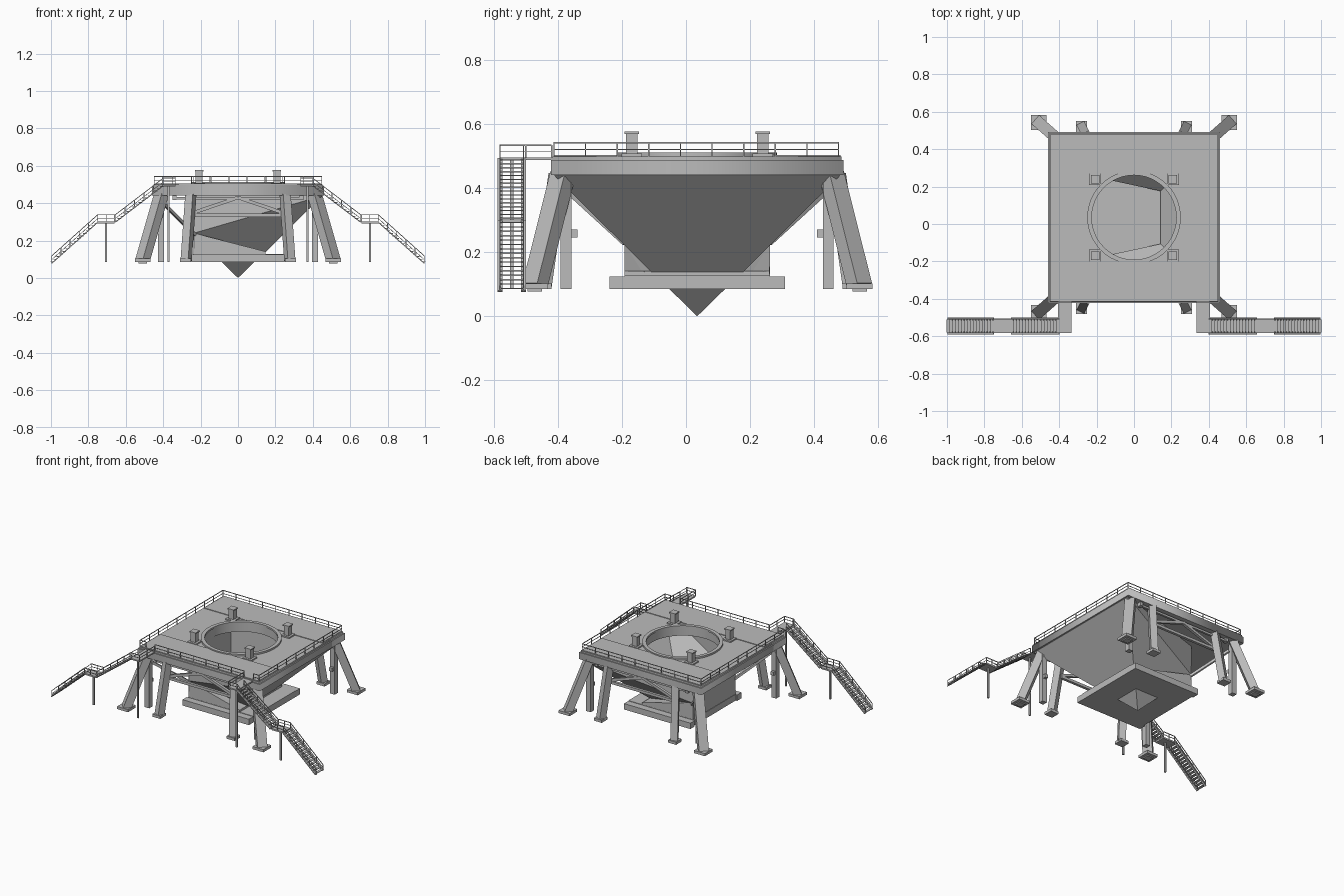
import bpy, bmesh, math
from mathutils import Vector, Matrix

cube = bpy.data.objects.get("Cube")
if cube:
    bpy.data.objects.remove(cube, do_unlink=True)

steel = bpy.data.materials.new("steel_grey")
steel.use_nodes = True
steel.diffuse_color = (0.5, 0.5, 0.5, 1)
steel.node_tree.nodes["Principled BSDF"].inputs["Base Color"].default_value = (0.5, 0.5, 0.5, 1)

CY = 0.035          # centre line of the deck in y
GROUND = 0.085      # underside of the feet
TOP = 0.50          # walking level


class Part:
    """Collects simple solids into one mesh object."""
    def __init__(self, name):
        self.name, self.bm = name, bmesh.new()

    def box(self, x, y, z):
        m = Matrix.Translation(((x[0] + x[1]) / 2, (y[0] + y[1]) / 2, (z[0] + z[1]) / 2))
        size = (abs(x[1] - x[0]), abs(y[1] - y[0]), abs(z[1] - z[0]), 1)
        bmesh.ops.create_cube(self.bm, size=1, matrix=m @ Matrix.Diagonal(size))

    def block(self, x, y, z, sx, sy, sz):
        self.box((x - sx / 2, x + sx / 2), (y - sy / 2, y + sy / 2), (z, z + sz))

    def bar(self, a, b, w, d=None):
        a, b = Vector(a), Vector(b)
        rot = (b - a).to_track_quat('Z', 'Y').to_matrix().to_4x4()
        m = Matrix.Translation((a + b) / 2) @ rot @ Matrix.Diagonal((w, d or w, (b - a).length, 1))
        bmesh.ops.create_cube(self.bm, size=1, matrix=m)

    def face(self, pts):
        self.bm.faces.new([self.bm.verts.new(p) for p in pts])

    def done(self):
        me = bpy.data.meshes.new(self.name)
        bmesh.ops.remove_doubles(self.bm, verts=self.bm.verts, dist=1e-5)
        bmesh.ops.recalc_face_normals(self.bm, faces=self.bm.faces)
        self.bm.to_mesh(me)
        self.bm.free()
        me.materials.append(steel)
        ob = bpy.data.objects.new(self.name, me)
        bpy.context.collection.objects.link(ob)
        return ob


def holed_plate(name, outline, radius, z0, z1):
    """Flat plate with a round opening, extruded from a filled curve."""
    cu = bpy.data.curves.new(name, 'CURVE')
    cu.dimensions, cu.fill_mode, cu.extrude = '2D', 'BOTH', (z1 - z0) / 2
    ring = [(radius * math.cos(t * math.tau / 48), CY + radius * math.sin(t * math.tau / 48)) for t in range(48)]
    for pts in (outline, ring):
        sp = cu.splines.new('POLY')
        sp.points.add(len(pts) - 1)
        for p, (x, y) in zip(sp.points, pts):
            p.co = (x, y, 0, 1)
        sp.use_cyclic_u = True
    cu.materials.append(steel)
    ob = bpy.data.objects.new(name, cu)
    ob.location.z = (z0 + z1) / 2
    bpy.context.collection.objects.link(ob)


def rail(part, a, b, n, h=0.043):
    """Handrail with posts between two points."""
    a, b, up = Vector(a), Vector(b), Vector((0, 0, h))
    for i in range(n + 1):
        p = a.lerp(b, i / n)
        part.bar(p, p + up, 0.004)
    part.bar(a + up, b + up, 0.004)
    part.bar(a + up * 0.5, b + up * 0.5, 0.003)


def rect(hx, hy):
    return [(-hx, CY - hy), (hx, CY - hy), (hx, CY + hy), (-hx, CY + hy)]


# Deck, opening ring and raised panels
holed_plate("deck_girder", rect(0.46, 0.458), 0.232, 0.442, 0.488)
holed_plate("deck_plate", rect(0.452, 0.452), 0.232, 0.488, TOP)
ring_edge = [(0.25 * math.cos(t * math.tau / 48), CY + 0.25 * math.sin(t * math.tau / 48)) for t in range(48)]
holed_plate("opening_ring", ring_edge, 0.226, TOP, 0.512)
panels = Part("deck_panels")
for s in (-1, 1):
    panels.box((-0.445, 0.445), (CY + s * 0.235, CY + s * 0.448), (TOP, 0.504))
panels.done()

# Hold-down posts around the opening
posts = Part("hold_down_posts")
for sx in (-1, 1):
    for sy in (-1, 1):
        x, y = sx * 0.208, CY + sy * 0.205
        posts.block(x, y, TOP, 0.065, 0.065, 0.009)
        posts.block(x, y, TOP, 0.036, 0.036, 0.072)
        posts.block(x, y, 0.57, 0.046, 0.046, 0.008)
posts.done()

# Deck railings
rails = Part("deck_railing")
y0, y1 = CY - 0.448, CY + 0.442
for s in (-1, 1):
    rail(rails, (s * 0.448, y0, TOP), (s * 0.448, y1, TOP), 9)
    rail(rails, (s * 0.405, y0, TOP), (s * 0.448, y0, TOP), 1)
rail(rails, (-0.448, y1, TOP), (0.448, y1, TOP), 9)
rail(rails, (-0.335, y0, TOP), (0.335, y0, TOP), 7)
rails.done()

# Legs, feet and columns
outer, inner = Part("outer_legs"), Part("inner_legs")
feet, columns = Part("leg_feet"), Part("columns")
for sx in (-1, 1):
    for sy in (-1, 1):
        yo, yi = CY + sy * 0.508, CY + sy * 0.485
        outer.bar((sx * 0.51, yo, 0.095), (sx * 0.41, CY + sy * 0.42, 0.445), 0.062, 0.05)
        feet.block(sx * 0.51, yo, GROUND, 0.082, 0.082, 0.018)
        feet.block(sx * 0.51, yo, 0.078, 0.045, 0.045, 0.01)
        inner.bar((sx * 0.277, yi, 0.095), (sx * 0.252, CY + sy * 0.435, 0.445), 0.045)
        feet.block(sx * 0.28, yi, GROUND, 0.06, 0.06, 0.018)
        columns.block(sx * 0.412, CY + sy * 0.41, GROUND, 0.034, 0.034, 0.36)
        columns.block(sx * 0.412, CY + sy * 0.385, 0.247, 0.022, 0.022, 0.024)
for p in (outer, inner, feet, columns):
    p.done()

# Bracing under the front and back edges
brace = Part("under_deck_bracing")
for sy in (-1, 1):
    y = CY + sy * 0.43
    brace.bar((-0.25, y, 0.335), (0.25, y, 0.335), 0.018)
    brace.bar((-0.35, y, 0.427), (0.35, y, 0.427), 0.014)
    for sx in (-1, 1):
        brace.bar((0, y, 0.43), (sx * 0.25, y, 0.345), 0.018)
        brace.block(sx * 0.34, y, 0.418, 0.02, 0.03, 0.025)
    brace.bar((-0.39, CY + sy * 0.4, 0.39), (-0.23, CY + sy * 0.225, 0.23), 0.016)
brace.done()

# Exhaust chute: side walls, closed end and flaring ramp
L, R, E = -0.235, 0.145, 0.45
chute = Part("exhaust_chute")
for s in (-1, 1):
    a, b = (L, CY + s * 0.225, 0.442), (L, CY + s * 0.225, 0.24)
    c, d = (R, CY + s * 0.1425, 0.14), (E, CY + s * 0.445, 0.442)
    chute.face([a, b, d])
    chute.face([b, c, d])
    chute.face([b, (L, CY + s * 0.225, 0.12), (R, CY + s * 0.225, 0.12), (R, CY + s * 0.225, 0.14)])
    chute.face([b, (R, CY + s * 0.225, 0.14), c])
chute.face([(R, CY - 0.1425, 0.14), (R, CY + 0.1425, 0.14), (E, CY + 0.445, 0.442), (E, CY - 0.445, 0.442)])
chute.face([(L, CY - 0.225, 0.12), (L, CY + 0.225, 0.12), (L, CY + 0.225, 0.442), (L, CY - 0.225, 0.442)])
chute.face([(R, CY - 0.225, 0.12), (R, CY + 0.225, 0.12), (R, CY + 0.225, 0.14), (R, CY - 0.225, 0.14)])
solid = chute.done().modifiers.new("thickness", 'SOLIDIFY')
solid.thickness, solid.offset = 0.006, 0

# Base slab, side beams and the inverted pyramid under it
base = Part("chute_base")
base.box((-0.24, 0.25), (CY - 0.228, CY + 0.228), (GROUND, 0.138 - 0.01))
for s in (-1, 1):
    base.box((-0.25, 0.25), (CY + s * 0.228, CY + s * 0.275), (GROUND, 0.125))
base.done()
pyramid = Part("base_pyramid")
m = Matrix.Translation((0, CY, GROUND / 2)) @ Matrix.Rotation(math.pi / 4, 4, 'Z')
bmesh.ops.create_cone(pyramid.bm, cap_ends=True, segments=4, radius1=0,
                      radius2=0.087 * math.sqrt(2), depth=GROUND, matrix=m)
pyramid.done()

# Access bridges and two-flight stairs, one on each side
YS = (-0.582, -0.508)
for sx, side in ((1, "left"), (-1, "right")):
    st, hr = Part(side + "_stairs"), Part(side + "_stair_railing")
    st.box((sx * 0.335, sx * 0.405), (YS[0], -0.42), (0.488, 0.497))
    st.box((sx * 0.66, sx * 0.75), YS, (0.292, 0.302))
    st.block(sx * 0.705, -0.545, GROUND, 0.011, 0.011, 0.21)
    st.block(sx * 0.372, -0.545, GROUND, 0.011, 0.011, 0.405)
    for (xa, za), (xb, zb) in (((0.4, 0.493), (0.66, 0.298)), ((0.75, 0.298), (1.0, 0.078))):
        for i in range(16):
            t = (i + 0.5) / 16
            st.block(sx * (xa + (xb - xa) * t), sum(YS) / 2, za + (zb - za) * t, 0.018, 0.07, 0.004)
        for y in YS:
            a, b = (sx * xa, y, za), (sx * (xb - 0.004), y, zb)
            st.bar(a, b, 0.016, 0.005)
            rail(hr, a, b, 5, 0.04)
    for y in YS:
        rail(hr, (sx * 0.66, y, 0.3), (sx * 0.75, y, 0.3), 2, 0.038)
    rail(hr, (sx * 0.335, YS[0], 0.497), (sx * 0.405, YS[0], 0.497), 1, 0.038)
    rail(hr, (sx * 0.335, YS[0], 0.497), (sx * 0.335, -0.42, 0.497), 2, 0.038)
    st.done()
    hr.done()
